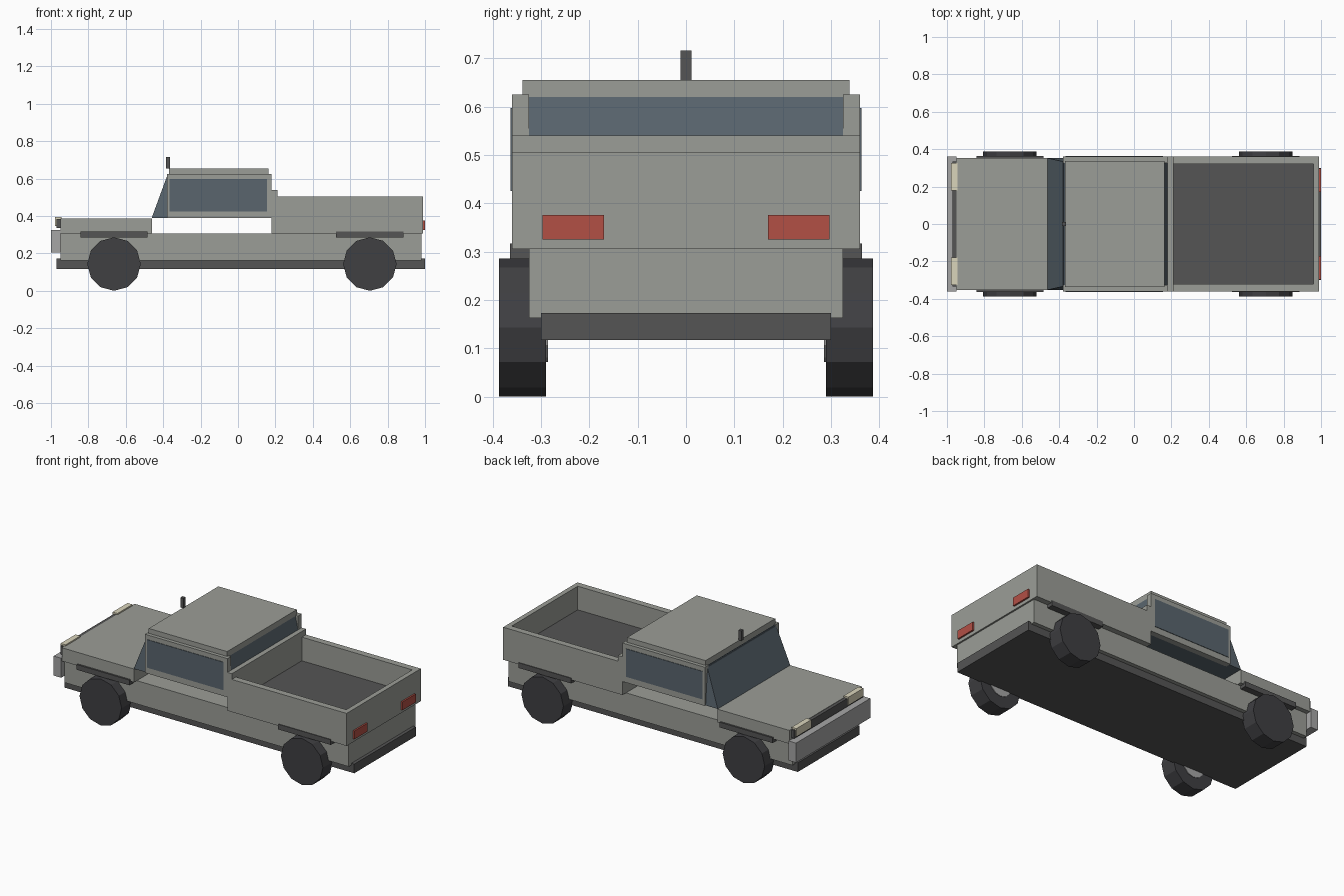
import bpy, bmesh, math
from mathutils import Matrix

if "Cube" in bpy.data.objects:
    bpy.data.objects.remove(bpy.data.objects["Cube"])


def material(name, rgb):
    m = bpy.data.materials.new(name)
    m.diffuse_color = (*rgb, 1)
    m.use_nodes = True
    m.node_tree.nodes["Principled BSDF"].inputs["Base Color"].default_value = m.diffuse_color
    return m


BODY = material("body_grey", (0.33, 0.34, 0.31))
DARK = material("dark_trim", (0.09, 0.09, 0.09))
TYRE = material("tyre_black", (0.05, 0.05, 0.055))
GLASS = material("glass", (0.10, 0.13, 0.155))
LIGHT = material("bumper_grey", (0.38, 0.38, 0.38))
CREAM = material("headlight_cream", (0.70, 0.66, 0.50))
RED = material("tail_red", (0.45, 0.08, 0.06))


def finish(name, bm, mat):
    bmesh.ops.recalc_face_normals(bm, faces=bm.faces)
    me = bpy.data.meshes.new(name)
    bm.to_mesh(me)
    bm.free()
    me.materials.append(mat)
    ob = bpy.data.objects.new(name, me)
    bpy.context.collection.objects.link(ob)
    return ob


def box(name, x, y, z, mat):
    bm = bmesh.new()
    bmesh.ops.create_cube(bm, size=1)
    for v in bm.verts:
        for i, (lo, hi) in enumerate((x, y, z)):
            v.co[i] = hi if v.co[i] > 0 else lo
    return finish(name, bm, mat)


def pair(name, x, y, z, mat):
    # Same box on both sides of the truck
    box(name + "_left", x, y, z, mat)
    box(name + "_right", x, (-y[1], -y[0]), z, mat)


def prism(name, profile, mat):
    # Profile points are (x, z, half width)
    bm = bmesh.new()
    a = [bm.verts.new((x, -w, z)) for x, z, w in profile]
    b = [bm.verts.new((x, w, z)) for x, z, w in profile]
    bm.faces.new(a)
    bm.faces.new(b[::-1])
    n = len(a)
    for i in range(n):
        j = (i + 1) % n
        bm.faces.new((a[i], a[j], b[j], b[i]))
    return finish(name, bm, mat)


def cylinder(name, x, z, r, y0, y1, mat):
    bm = bmesh.new()
    rot = Matrix.Translation((x, (y0 + y1) / 2, z)) @ Matrix.Rotation(math.pi / 2, 4, 'X')
    bmesh.ops.create_cone(bm, cap_ends=True, segments=12, radius1=r, radius2=r,
                          depth=y1 - y0, matrix=rot)
    return finish(name, bm, mat)


# Chassis, lower body and hood
box("chassis", (-0.97, 1.0), (-0.30, 0.30), (0.117, 0.173), DARK)
box("lower_body", (-0.95, 0.98), (-0.325, 0.325), (0.162, 0.305), BODY)
box("hood", (-0.95, -0.46), (-0.353, 0.353), (0.305, 0.387), BODY)

# Cab: glass core, side panels, windows and roof
prism("cab_glass", [(-0.38, 0.388, 0.325), (-0.38, 0.62, 0.325), (0.163, 0.62, 0.325),
                    (0.18, 0.54, 0.325), (0.18, 0.388, 0.325)], GLASS)
prism("windshield", [(-0.462, 0.388, 0.352), (-0.375, 0.625, 0.333), (-0.375, 0.388, 0.352)], GLASS)
pair("cab_side", (-0.38, 0.18), (0.325, 0.36), (0.388, 0.625), BODY)
pair("side_window", (-0.365, 0.155), (0.35, 0.363), (0.425, 0.597), GLASS)
box("roof", (-0.37, 0.163), (-0.338, 0.338), (0.618, 0.655), BODY)
box("antenna", (-0.384, -0.364), (-0.011, 0.011), (0.655, 0.716), DARK)

# Open cargo bed
box("bed_front_wall", (0.18, 0.21), (-0.36, 0.36), (0.305, 0.54), BODY)
pair("bed_side", (0.21, 0.99), (0.32, 0.36), (0.305, 0.505), BODY)
box("tailgate", (0.96, 0.99), (-0.32, 0.32), (0.305, 0.505), BODY)
box("bed_floor", (0.21, 0.96), (-0.32, 0.32), (0.305, 0.36), DARK)

# Bumper, grille and lights
box("front_bumper", (-1.0, -0.95), (-0.36, 0.36), (0.205, 0.325), LIGHT)
box("grille", (-0.97, -0.95), (-0.335, 0.335), (0.335, 0.385), DARK)
pair("headlight", (-0.978, -0.945), (0.18, 0.325), (0.345, 0.395), CREAM)
pair("tail_light", (0.985, 1.0), (0.17, 0.297), (0.325, 0.376), RED)

# Wheels, hubs and fender strips
for end, x in (("front", -0.663), ("rear", 0.705)):
    pair(end + "_fender", (x - 0.18, x + 0.18), (0.32, 0.364), (0.285, 0.317), DARK)
    for side, s in (("left", 1), ("right", -1)):
        for part, r, y0, y1, mat in (("wheel", 0.143, 0.29, 0.387, TYRE),
                                     ("hub", 0.072, 0.286, 0.38, LIGHT)):
            lo, hi = sorted((s * y0, s * y1))
            cylinder(f"{end}_{part}_{side}", x, 0.143, r, lo, hi, mat)
